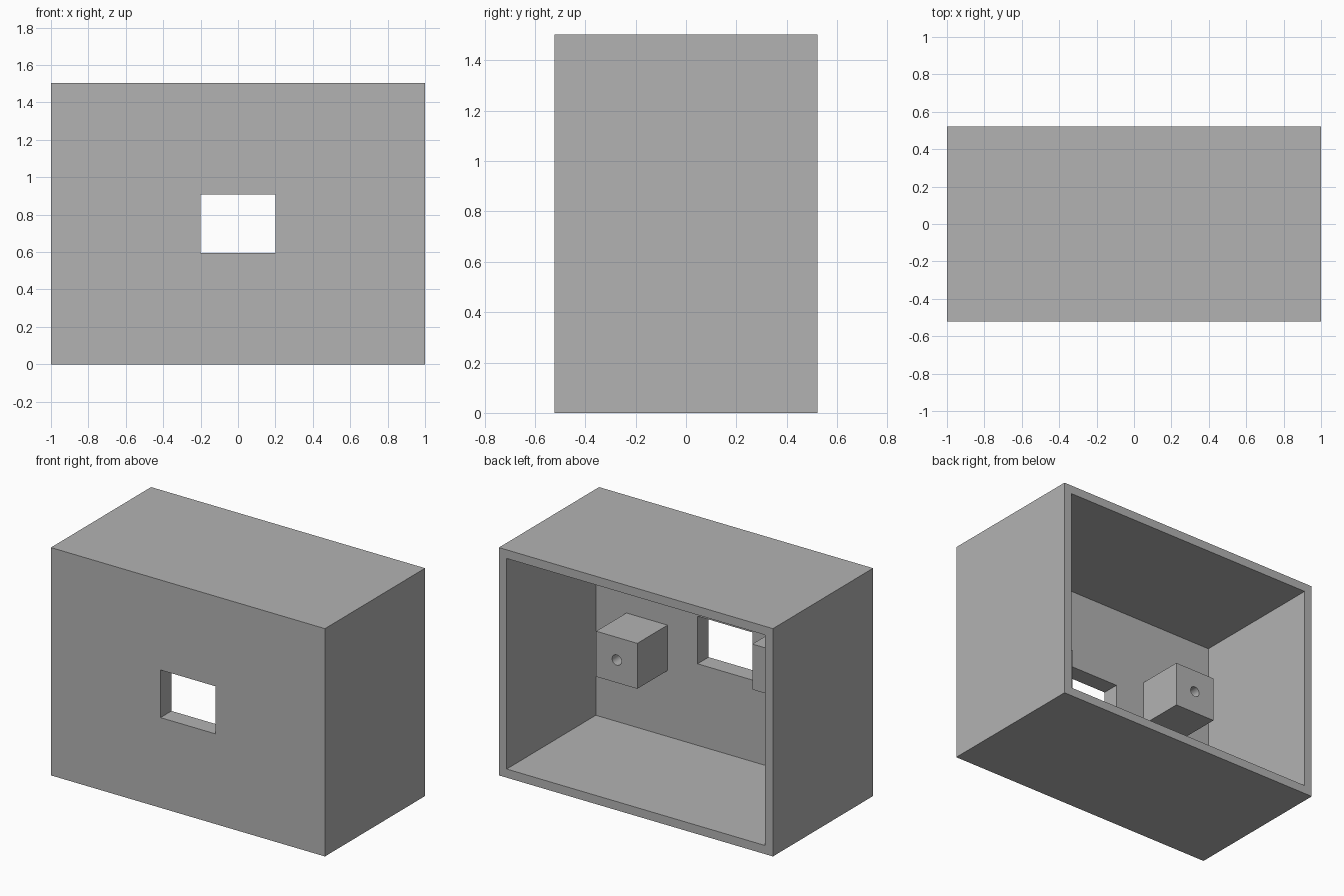
import bpy
from math import radians

cube = bpy.data.objects.get("Cube")
if cube:
    bpy.data.objects.remove(cube, do_unlink=True)

HALF_W, HALF_D, HEIGHT = 1.0, 0.522, 1.503
WALL = 0.057                 # side, top and bottom walls
INNER_FRONT = -0.407         # inside face of the thicker front wall
POST_END = -0.092

grey = bpy.data.materials.new("plain grey")
grey.use_nodes = True
colour = (0.45, 0.45, 0.45, 1)
grey.diffuse_color = colour
grey.node_tree.nodes["Principled BSDF"].inputs["Base Color"].default_value = colour


def box(name, x, y, z):
    """Box spanning the given (low, high) ranges."""
    spans = (x, y, z)
    bpy.ops.mesh.primitive_cube_add(size=1, location=[(a + b) / 2 for a, b in spans])
    ob = bpy.context.object
    ob.name = name
    ob.scale = [b - a for a, b in spans]
    bpy.ops.object.transform_apply(location=False, rotation=False, scale=True)
    ob.data.materials.append(grey)
    return ob


def cut(ob, cutter):
    """Subtract the cutter from the object and discard it."""
    mod = ob.modifiers.new("cut", "BOOLEAN")
    mod.operation, mod.solver, mod.object = "DIFFERENCE", "EXACT", cutter
    bpy.context.view_layer.objects.active = ob
    bpy.ops.object.modifier_apply(modifier=mod.name)
    bpy.data.objects.remove(cutter, do_unlink=True)


# Housing: open at the back, with a window through the front wall
housing = box("housing", (-HALF_W, HALF_W), (-HALF_D, HALF_D), (0, HEIGHT))
cut(housing, box("cavity_cutter", (WALL - HALF_W, HALF_W - WALL),
                 (INNER_FRONT, 1), (WALL, HEIGHT - WALL)))
cut(housing, box("window_cutter", (-0.2, 0.2), (-1, 0), (0.595, 0.909)))

# Mounting posts: set diagonally either side of the window, each with a screw hole
for side, name in ((1, "left_post"), (-1, "right_post")):
    x, z, r = side * 0.57, HEIGHT / 2 - side * 0.11, 0.15
    post = box(name, (x - r, x + r), (INNER_FRONT - 0.01, POST_END), (z - r, z + r))
    bpy.ops.mesh.primitive_cylinder_add(vertices=32, radius=0.034, depth=0.5,
                                        location=(x, POST_END, z),
                                        rotation=(radians(90), 0, 0))
    drill = bpy.context.object
    drill.data.materials.append(grey)
    cut(post, drill)
    bpy.ops.object.select_all(action="DESELECT")
    post.select_set(True)
    bpy.context.view_layer.objects.active = post
    bpy.ops.object.shade_smooth_by_angle(angle=radians(30))
